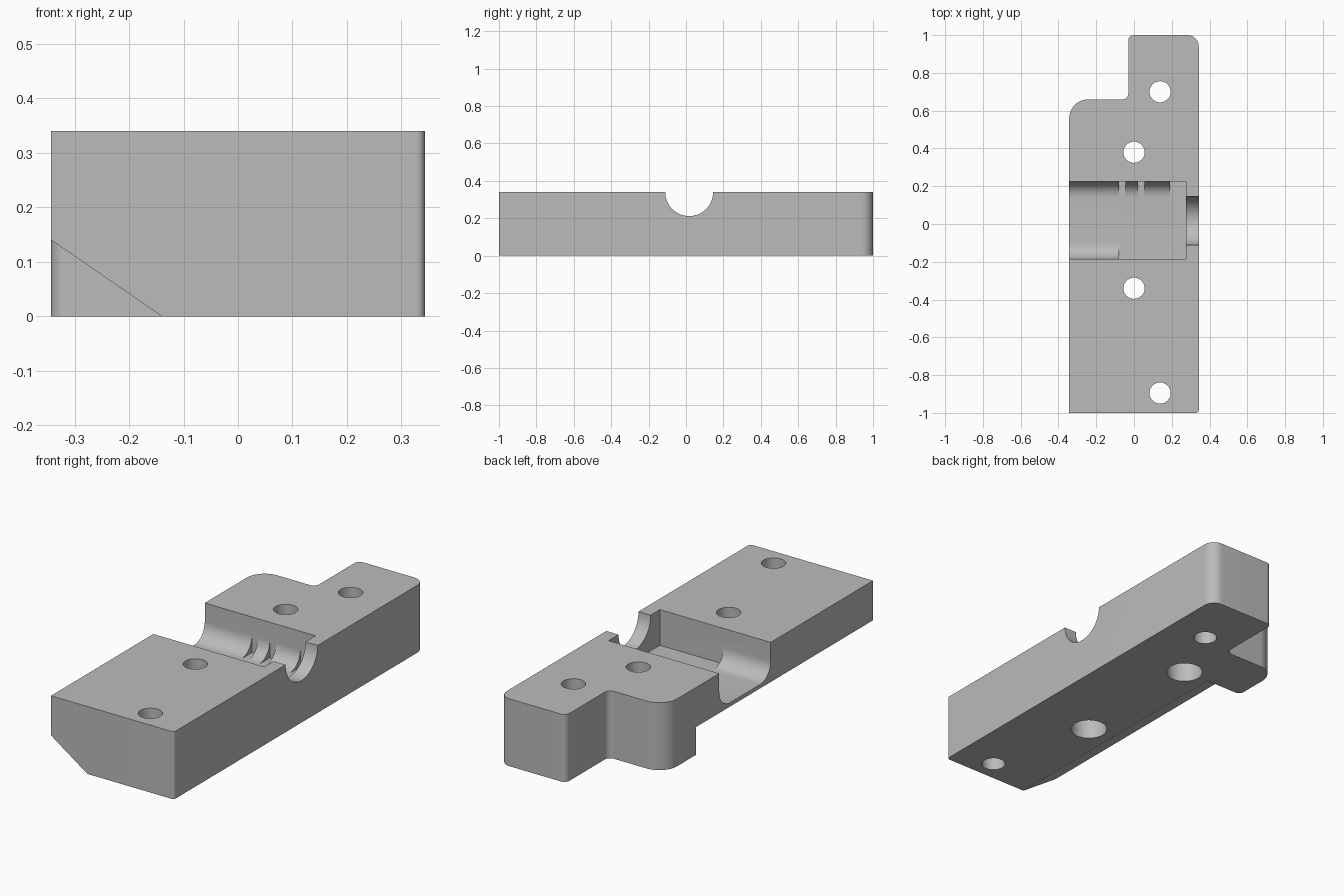
import bpy
import bmesh
import math
from mathutils import Vector, Matrix

cube = bpy.data.objects.get("Cube")
if cube:
    bpy.data.objects.remove(cube, do_unlink=True)

HALF_W, HEIGHT = 0.343, 0.34
FLOOR, FILLET = 0.16, 0.085            # pocket floor height and corner radius
POCKET_LO, POCKET_HI = -0.185, 0.225   # pocket walls along y
PLACE = {
    "X": lambda u, v, w: (w, u, v),
    "Y": lambda u, v, w: (u, w, v),
    "Z": lambda u, v, w: (u, v, w),
}


def add_object(name, bm):
    bmesh.ops.recalc_face_normals(bm, faces=bm.faces)
    mesh = bpy.data.meshes.new(name)
    bm.to_mesh(mesh)
    bm.free()
    obj = bpy.data.objects.new(name, mesh)
    bpy.context.collection.objects.link(obj)
    return obj


def prism(name, points, axis, lo, hi):
    """Extrude a flat profile along an axis."""
    bm = bmesh.new()
    base = [bm.verts.new(PLACE[axis](u, v, lo)) for u, v in points]
    face = bm.faces.new(base)
    moved = bmesh.ops.extrude_face_region(bm, geom=[face])["geom"]
    shift = Vector(PLACE[axis](0, 0, hi - lo))
    bmesh.ops.translate(bm, vec=shift,
                        verts=[g for g in moved if isinstance(g, bmesh.types.BMVert)])
    return add_object(name, bm)


def cylinder(name, radius, axis, u, v, lo, hi, steps=64):
    ring = [(u + radius * math.cos(math.tau * i / steps),
             v + radius * math.sin(math.tau * i / steps)) for i in range(steps)]
    return prism(name, ring, axis, lo, hi)


def rounded(corners, steps=12):
    """Round right-angled corners given as (u, v, radius)."""
    out = []
    for i, (u, v, r) in enumerate(corners):
        p = Vector((u, v))
        if r == 0:
            out.append(tuple(p))
            continue
        d1 = (Vector(corners[i - 1][:2]) - p).normalized()
        d2 = (Vector(corners[(i + 1) % len(corners)][:2]) - p).normalized()
        centre = p + (d1 + d2) * r
        for k in range(steps + 1):
            t = math.pi / 2 * k / steps
            out.append(tuple(centre - r * (d2 * math.cos(t) + d1 * math.sin(t))))
    return out


def combine(target, tool, operation="DIFFERENCE"):
    """Apply a boolean and discard the tool."""
    mod = target.modifiers.new("cut", "BOOLEAN")
    mod.operation = operation
    mod.solver = "EXACT"
    mod.object = tool
    bpy.context.view_layer.objects.active = target
    bpy.ops.object.modifier_apply(modifier=mod.name)
    bpy.data.objects.remove(tool, do_unlink=True)


# Stepped block outline
outline = rounded([
    (-HALF_W, -1, 0), (HALF_W, -1, 0.015), (HALF_W, 1, 0.06),
    (-0.03, 1, 0.03), (-0.03, 0.66, 0.03), (-HALF_W, 0.66, 0.1),
])
body = prism("clamp_block", outline, "Z", 0, HEIGHT)

# Sloped lower edge, stopping at a rounded shoulder
slope = prism("slope_cutter", rounded([
    (-0.6, -1.2, 0), (0.1, -1.2, 0), (0.1, 0.388, 0),
    (-0.343, 0.388, 0), (-0.343, 0.44, 0), (-0.6, 0.44, 0),
]), "Z", -0.1, 0.3)
shoulder = prism("shoulder_keep", rounded([
    (-HALF_W, 0.388, 0.03), (-HALF_W, 0.6, 0), (0.3, 0.6, 0), (0.3, 0.388, 0),
]), "Z", -0.3, 0.5)
run, rise = 0.203, 0.14
wedge = prism("wedge", [
    (-HALF_W - run, 2 * rise), (-HALF_W + 2 * run, -rise), (-HALF_W - run, -rise),
], "Y", -1.3, 0.43)
combine(wedge, shoulder)
bpy.data.objects.remove(slope, do_unlink=True)
combine(body, wedge)

# Pocket shape: a box with rounded lower corners left on selected spans
pocket = prism("pocket_cutter", [
    (POCKET_LO, FLOOR), (POCKET_HI, FLOOR), (POCKET_HI, 0.5), (POCKET_LO, 0.5),
], "X", -0.5, 0.275)


def corner_rib(wall, inward, lo, hi):
    steps = 14
    cu, cv = wall + inward * FILLET, FLOOR + FILLET
    arc = [(cu - inward * FILLET * math.cos(t), cv - FILLET * math.sin(t))
           for t in (math.pi / 2 * k / steps for k in range(steps + 1))]
    outer = wall - inward * 0.05
    shape = arc + [(cu, FLOOR - 0.05), (outer, FLOOR - 0.05), (outer, cv)]
    combine(pocket, prism("rib", shape, "X", lo, hi))


corner_rib(POCKET_LO, 1, -0.6, -0.08)
for lo, hi in [(-0.6, -0.08), (-0.045, 0.02), (0.055, 0.19)]:
    corner_rib(POCKET_HI, -1, lo, hi)
combine(body, pocket)

# Half-round cable notch in the end wall
combine(body, cylinder("notch_cutter", 0.128, "X", 0.017, HEIGHT, 0.2, 0.5))

# Screw holes, the inner two counterbored from below
for x, y, bored in [(0.138, 0.7, False), (0, 0.38, True),
                    (0, -0.34, True), (0.138, -0.895, False)]:
    combine(body, cylinder("hole_cutter", 0.056, "Z", x, y, -0.2, 0.6, 48))
    if bored:
        combine(body, cylinder("bore_cutter", 0.087, "Z", x, y, -0.2, 0.14, 48))

# Single grey finish
grey = bpy.data.materials.new("plain_grey")
grey.use_nodes = True
colour = (0.5, 0.5, 0.5, 1)
grey.diffuse_color = colour
grey.node_tree.nodes["Principled BSDF"].inputs["Base Color"].default_value = colour
body.data.materials.clear()
body.data.materials.append(grey)
for poly in body.data.polygons:
    poly.material_index = 0

bpy.ops.object.select_all(action="DESELECT")
body.select_set(True)
bpy.context.view_layer.objects.active = body
bpy.ops.object.shade_smooth_by_angle(angle=math.radians(30))
